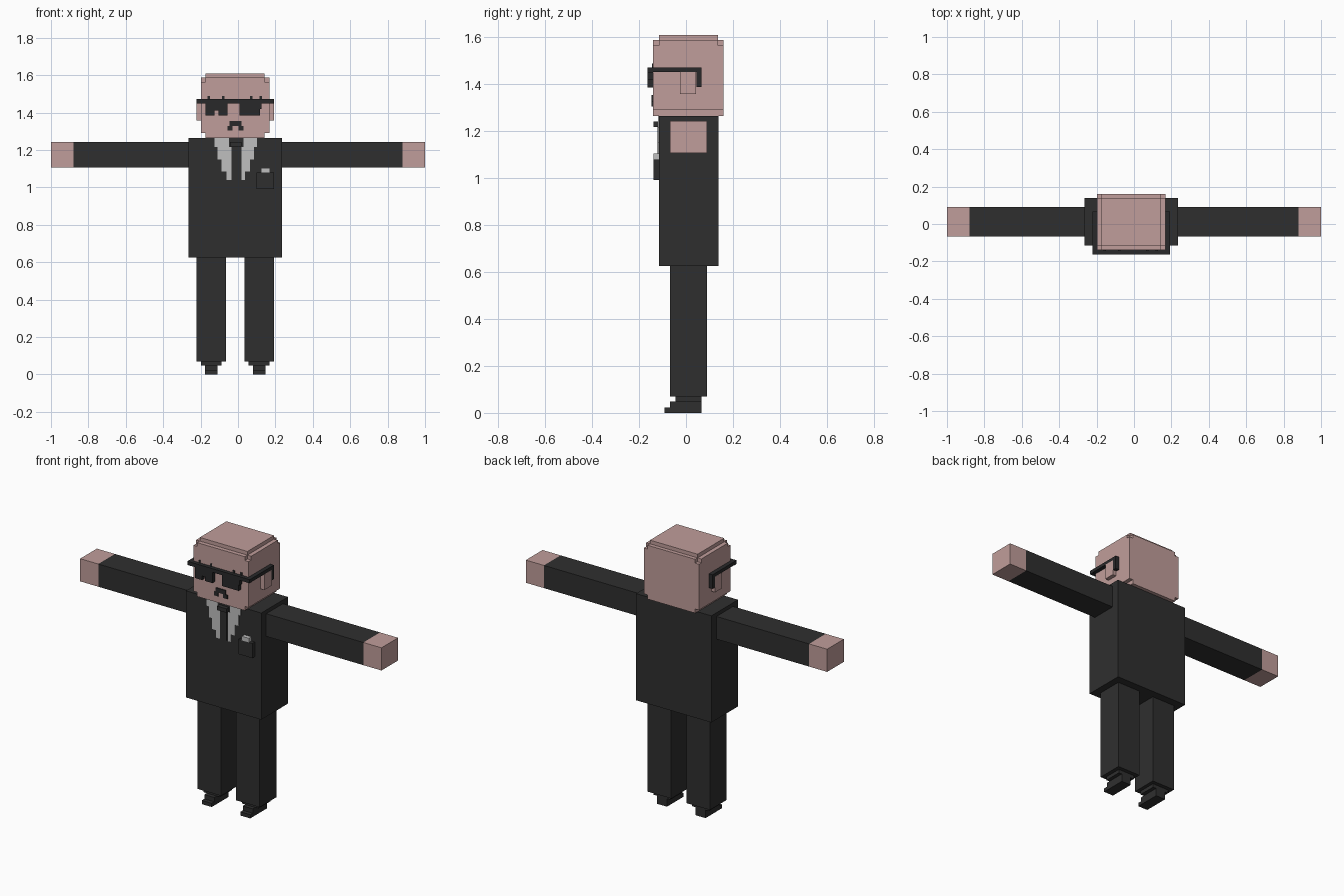
import bpy, bmesh
from mathutils import Vector

cube = bpy.data.objects.get("Cube")
if cube:
    bpy.data.objects.remove(cube, do_unlink=True)


def material(name, rgb):
    m = bpy.data.materials.new(name)
    m.use_nodes = True
    col = (*rgb, 1.0)
    m.diffuse_color = col
    bsdf = next(n for n in m.node_tree.nodes if n.type == 'BSDF_PRINCIPLED')
    bsdf.inputs["Base Color"].default_value = col
    bsdf.inputs["Roughness"].default_value = 0.9
    return m


SKIN = material("skin", (0.53, 0.34, 0.325))
SUIT = material("charcoal suit", (0.028, 0.028, 0.028))
SHIRT = material("shirt white", (0.52, 0.52, 0.52))
BLACK = material("glasses black", (0.022, 0.022, 0.023))


def part(name, mat, *boxes):
    """One object from boxes given as (x0, x1, y0, y1, z0, z1)."""
    bm = bmesh.new()
    for x0, x1, y0, y1, z0, z1 in boxes:
        lo, hi = Vector((x0, y0, z0)), Vector((x1, y1, z1))
        verts = bmesh.ops.create_cube(bm, size=1)["verts"]
        bmesh.ops.scale(bm, vec=hi - lo, verts=verts)
        bmesh.ops.translate(bm, vec=(lo + hi) / 2, verts=verts)
    me = bpy.data.meshes.new(name)
    bm.to_mesh(me)
    bm.free()
    me.materials.append(mat)
    ob = bpy.data.objects.new(name, me)
    bpy.context.collection.objects.link(ob)
    return ob


MID = -0.015                      # the body's own centre line


def mirror(box):
    x0, x1, *rest = box
    return (2 * MID - x1, 2 * MID - x0, *rest)


# Jacket and arms
part("jacket", SUIT, (-0.265, 0.235, -0.115, 0.138, 0.625, 1.265))
for side, shoulder, wrist, tip in (("right", -0.265, -0.88, -1.0),
                                   ("left", 0.235, 0.88, 1.0)):
    for name, mat, a, b in (("sleeve", SUIT, shoulder, wrist),
                            ("hand", SKIN, wrist, tip)):
        part(f"{side}_{name}", mat,
             (min(a, b), max(a, b), -0.068, 0.09, 1.107, 1.243))

# Legs and stepped shoes
leg = (0.035, 0.192, -0.068, 0.09, 0.07, 0.625)
shoe = [(0.057, 0.168, -0.045, 0.066, 0.048, 0.07),
        (0.08, 0.146, -0.068, 0.066, 0.022, 0.048),
        (0.08, 0.146, -0.092, 0.066, 0.0, 0.022)]
part("left_leg", SUIT, leg)
part("right_leg", SUIT, mirror(leg))
part("left_shoe", SUIT, *shoe)
part("right_shoe", SUIT, *map(mirror, shoe))

# Head with stepped edges
part("head", SKIN,
     (-0.173, 0.143, -0.14, 0.16, 1.265, 1.29),
     (-0.198, 0.168, -0.14, 0.16, 1.29, 1.565),
     (-0.173, 0.143, -0.14, 0.16, 1.565, 1.588),
     (-0.198, -0.173, -0.115, 0.137, 1.565, 1.588),
     (0.143, 0.168, -0.115, 0.137, 1.565, 1.588),
     (-0.173, 0.143, -0.115, 0.137, 1.588, 1.61))
ear = (0.168, 0.193, -0.025, 0.042, 1.358, 1.452)
part("left_ear", SKIN, ear)
part("right_ear", SKIN, mirror(ear))

# Glasses: front bar, lenses, temple arms with hooks behind the ears
part("glasses_bar", BLACK, (-0.222, 0.192, -0.163, -0.14, 1.45, 1.472))
arms = [(0.168, 0.192, -0.14, 0.066, 1.452, 1.472),
        (0.168, 0.192, 0.044, 0.066, 1.388, 1.452)]
part("left_temple", BLACK, *arms)
part("right_temple", BLACK, *map(mirror, arms))
part("left_lens", BLACK,
     (0.008, 0.125, -0.163, -0.14, 1.42, 1.45),
     (0.008, 0.118, -0.163, -0.14, 1.385, 1.42))
part("right_lens", BLACK,
     (-0.173, -0.056, -0.163, -0.14, 1.41, 1.45),
     (-0.173, -0.125, -0.163, -0.14, 1.385, 1.41),
     (-0.105, -0.056, -0.163, -0.14, 1.385, 1.41))

# Brow flecks above the glasses
part("brows", BLACK, *[(x, x + 0.012, -0.144, -0.139, 1.472, 1.488)
                       for x in (-0.163, -0.085, 0.065, 0.115)])

# Moustache
part("moustache", BLACK,
     (-0.046, 0.02, -0.146, -0.139, 1.328, 1.354),
     (-0.056, -0.03, -0.146, -0.139, 1.305, 1.328),
     (0.004, 0.03, -0.146, -0.139, 1.305, 1.328))

# Shirt front in narrowing steps, leaving a tie between
steps = [(-0.125, -0.048, 1.215, 1.265), (-0.11, -0.036, 1.15, 1.215),
         (-0.088, -0.036, 1.085, 1.15), (-0.062, -0.036, 1.04, 1.085)]
panel = [(a, b, -0.12, -0.114, c, d) for a, b, c, d in steps]
part("right_shirt_panel", SHIRT, *panel)
part("left_shirt_panel", SHIRT,
     *[(x0 + 0.012, x1 + 0.006, *r) for x0, x1, *r in map(mirror, panel)])
part("tie", SUIT, (-0.036, 0.008, -0.121, -0.114, 1.04, 1.218))
part("tie_knot", SUIT, (-0.042, 0.02, -0.139, -0.114, 1.218, 1.242))

# Breast pocket and handkerchief
part("breast_pocket", SUIT, (0.1, 0.192, -0.139, -0.115, 0.992, 1.08))
part("handkerchief", SHIRT, (0.122, 0.17, -0.139, -0.115, 1.08, 1.105))
